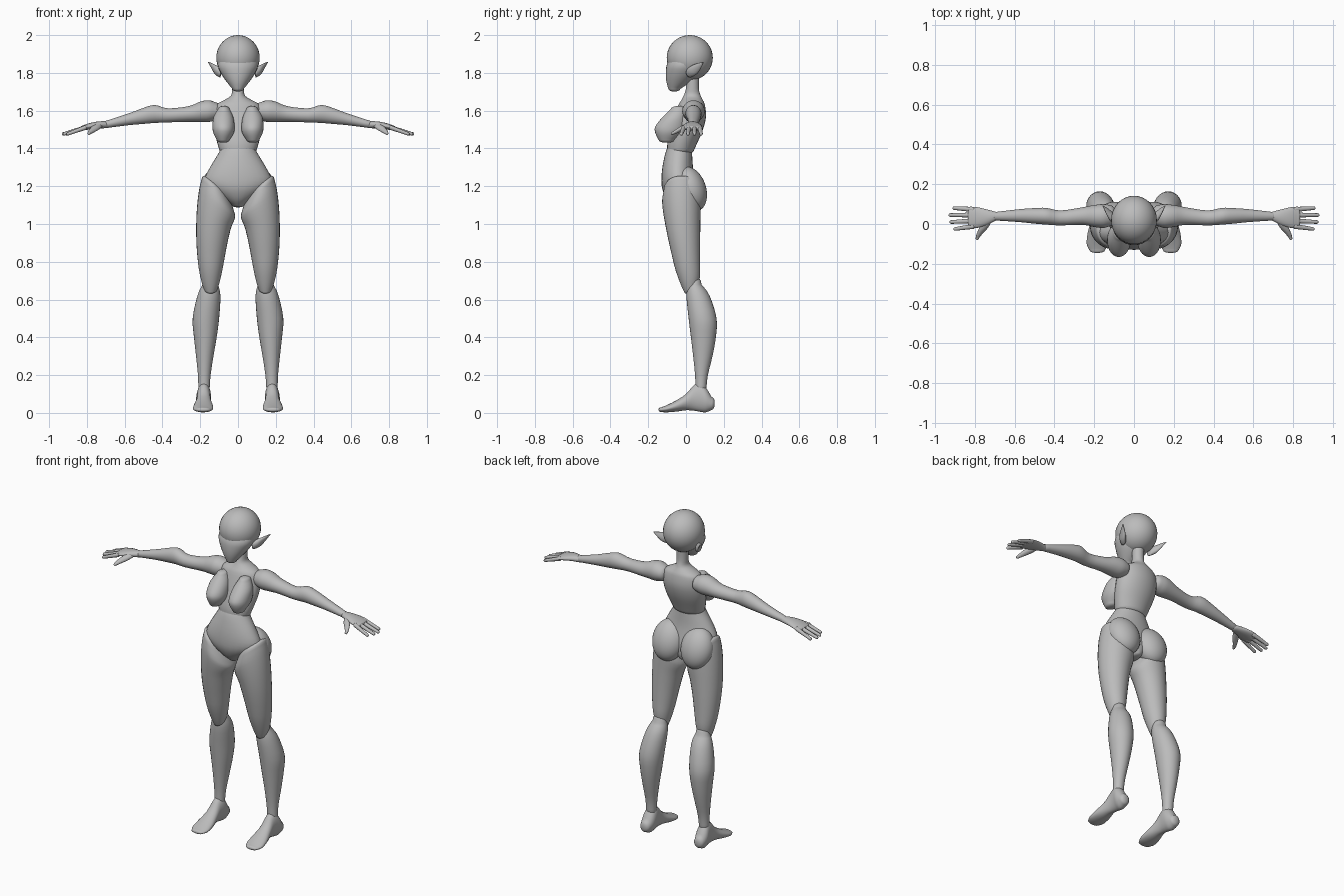
import bpy, bmesh, math
from mathutils import Vector, Matrix

old = bpy.data.objects.get("Cube")
if old:
    bpy.data.objects.remove(old, do_unlink=True)

clay = bpy.data.materials.new("grey_clay")
clay.use_nodes = True
GREY = (0.5, 0.5, 0.5, 1)
clay.diffuse_color = GREY
clay.node_tree.nodes["Principled BSDF"].inputs["Base Color"].default_value = GREY


def finish(name, bm, mirror):
    """Turn a bmesh into a smooth, optionally mirrored object."""
    bmesh.ops.recalc_face_normals(bm, faces=bm.faces)
    mesh = bpy.data.meshes.new(name)
    bm.to_mesh(mesh)
    bm.free()
    mesh.materials.append(clay)
    for face in mesh.polygons:
        face.use_smooth = True
    obj = bpy.data.objects.new(name, mesh)
    bpy.context.collection.objects.link(obj)
    if mirror:
        mod = obj.modifiers.new("Mirror", "MIRROR")
        mod.use_mirror_merge = False
    return obj


def spline(p, q, r, s, t):
    """Catmull-Rom blend of two neighbouring stations."""
    return [b + 0.5 * t * (c - a + t * (2 * a - 5 * b + 4 * c - d + t * (3 * (b - c) + d - a)))
            for a, b, c, d in zip(p, q, r, s)]


def dome(station, length):
    """Shrinking rings that round off an end."""
    t, a0, a1, b0, b1 = station
    rings = []
    for angle in (25, 50, 72):
        k, up = math.cos(math.radians(angle)), math.sin(math.radians(angle))
        a, b = (a0 + a1) / 2, (b0 + b1) / 2
        rings.append((t + length * up, a + (a0 - a) * k, a + (a1 - a) * k,
                      b + (b0 - b) * k, b + (b1 - b) * k))
    return rings


def loft(name, axis, stations, caps=(0.01, 0.01), mirror=True, warp=None, sides=28, steps=3):
    """Skin ellipses given as (position, a_min, a_max, b_min, b_max) along an axis."""
    sign = 1 if stations[-1][0] > stations[0][0] else -1
    padded = [stations[0]] + list(stations) + [stations[-1]]
    rings = dome(stations[0], -sign * caps[0])[::-1]
    for i in range(len(stations) - 1):
        rings += [spline(*padded[i:i + 4], s / steps) for s in range(steps)]
    rings += [stations[-1]] + dome(stations[-1], sign * caps[1])

    def place(t, a, b):
        v = Vector({"X": (t, a, b), "Y": (a, t, b), "Z": (a, b, t)}[axis])
        return warp(v) if warp else v

    bm = bmesh.new()
    loops = []
    for t, a0, a1, b0, b1 in rings:
        loop = []
        for j in range(sides):
            u = math.tau * j / sides
            loop.append(bm.verts.new(place(t, (a0 + a1) / 2 + (a1 - a0) / 2 * math.cos(u),
                                           (b0 + b1) / 2 + (b1 - b0) / 2 * math.sin(u))))
        loops.append(loop)
    for low, high in zip(loops, loops[1:]):
        for j in range(sides):
            k = (j + 1) % sides
            bm.faces.new((low[j], low[k], high[k], high[j]))
    bm.faces.new(loops[0][::-1])
    bm.faces.new(loops[-1])
    return finish(name, bm, mirror)


def ellipsoid(name, centre, radii, tilt=0, mirror=True):
    bm = bmesh.new()
    matrix = (Matrix.Translation(centre) @ Matrix.Rotation(tilt, 4, "X")
              @ Matrix.Diagonal((*radii, 1)))
    bmesh.ops.create_uvsphere(bm, u_segments=32, v_segments=20, radius=1, matrix=matrix)
    return finish(name, bm, mirror)


def centred(rows):
    """Stations symmetric about the body's middle: (z, half_width, y_min, y_max)."""
    return [(z, -w, w, y0, y1) for z, w, y0, y1 in rows]


def clamp(v):
    return max(0, min(1, v))


# Head: round skull, tapered face, pointed ears
ellipsoid("skull", (0, 0.02, 1.88), (0.115, 0.122, 0.12), mirror=False)
loft("face", "Z", centred([
    (1.87, .1, -.09, .08), (1.835, .106, -.104, .075), (1.79, .086, -.107, .06),
    (1.75, .058, -.103, .02), (1.715, .03, -.093, -.03)]), (.01, .014), mirror=False)
loft("ears", "X", [
    (.095, 0, .045, 1.775, 1.83), (.12, .015, .07, 1.79, 1.842),
    (.14, .05, .084, 1.822, 1.852), (.156, .087, .093, 1.853, 1.858)], (.005, .003), sides=16)

# Neck and ribcage in one flowing piece
loft("neck_and_ribcage", "Z", centred([
    (1.8, .034, 0, .07), (1.72, .033, 0, .068), (1.68, .037, -.012, .077),
    (1.655, .075, -.025, .09), (1.63, .115, -.04, .1), (1.57, .128, -.06, .106),
    (1.5, .126, -.08, .09), (1.43, .11, -.098, .06), (1.385, .096, -.1, .04)]),
    (.01, .015), mirror=False)
loft("breasts", "Z", [
    (1.445, .045, .112, -.145, -.06), (1.48, .023, .13, -.162, -.02),
    (1.515, .018, .135, -.163, 0), (1.565, .025, .13, -.125, 0),
    (1.61, .045, .105, -.08, 0)], (.015, .015))

# Belly, pelvis and buttocks
loft("abdomen", "Z", centred([
    (1.42, .084, -.09, .03), (1.38, .1, -.108, .032), (1.3, .148, -.125, .037),
    (1.23, .178, -.13, .05), (1.18, .15, -.124, .06), (1.13, .08, -.1, .06),
    (1.1, .035, -.07, .05)]), (.01, .012), mirror=False)
ellipsoid("buttocks", (.097, .026, 1.185), (.099, .08, .122), tilt=.33)


# Thighs slant up to the hip and down to the kneecap
def slant(v):
    v.z += .75 * (v.x - .14) * clamp((v.z - .98) / .17)
    v.z += .65 * (v.y - .035) * clamp((.82 - v.z) / .15)
    return v


loft("thighs", "Z", [
    (1.21, .05, .19, -.115, .07), (1.15, .018, .203, -.126, .078),
    (1.08, .018, .215, -.122, .078), (1, .033, .221, -.11, .076),
    (.9, .056, .22, -.09, .075), (.8, .075, .212, -.065, .075),
    (.72, .092, .198, -.032, .075), (.67, .106, .184, -.01, .07)], (.03, .025), warp=slant)

# Calves
loft("calves", "Z", [
    (.68, .105, .188, .008, .082), (.62, .093, .215, .002, .125), (.5, .1, .24, .014, .162),
    (.4, .113, .233, .026, .158), (.3, .13, .222, .038, .14), (.2, .145, .212, .048, .116),
    (.13, .15, .21, .05, .108)], (.045, .02))

# Feet
loft("feet", "Y", [
    (.135, .152, .215, .015, .085), (.105, .143, .222, .003, .135), (.075, .143, .218, .006, .162),
    (.04, .146, .216, .012, .145), (0, .142, .222, .014, .1), (-.05, .133, .234, .007, .067),
    (-.1, .132, .238, .003, .042), (-.13, .145, .225, .004, .03)], (.018, .016))

# Arms with shoulder, elbow and wrist
loft("arms", "X", [
    (.12, -.01, .095, 1.55, 1.645), (.155, -.02, .1, 1.54, 1.655), (.2, -.015, .095, 1.54, 1.648),
    (.26, -.004, .084, 1.541, 1.624), (.37, -.007, .068, 1.538, 1.612),
    (.44, -.003, .081, 1.535, 1.63), (.5, .002, .08, 1.53, 1.615),
    (.58, .01, .074, 1.523, 1.585), (.7, .018, .06, 1.508, 1.546)], (.03, .01))

# Hands
loft("palms", "X", [
    (.69, .02, .06, 1.508, 1.544), (.74, -.005, .073, 1.505, 1.543),
    (.79, -.02, .085, 1.5, 1.533), (.825, -.021, .087, 1.494, 1.52)], (.01, .012))
fingers = {"index": (-.012, -.025, .91), "middle": (.016, .01, .93),
           "ring": (.045, .045, .935), "little": (.073, .08, .915)}
for label, (root, end, tip) in fingers.items():
    rows = []
    for k in (0, .35, .7, 1):
        y, z, r = root + (end - root) * k, 1.51 - .033 * k, .013 - .004 * k
        rows.append((.81 + (tip - .82) * k, y - r, y + r, z - r, z + r))
    loft(label + "_fingers", "X", rows, (.01, .008), sides=14)
loft("thumbs", "Y", [
    (.015, .715, .755, 1.508, 1.536), (-.02, .735, .778, 1.492, 1.522),
    (-.05, .763, .792, 1.479, 1.503), (-.072, .78, .797, 1.472, 1.488)], (.01, .009), sides=16)
